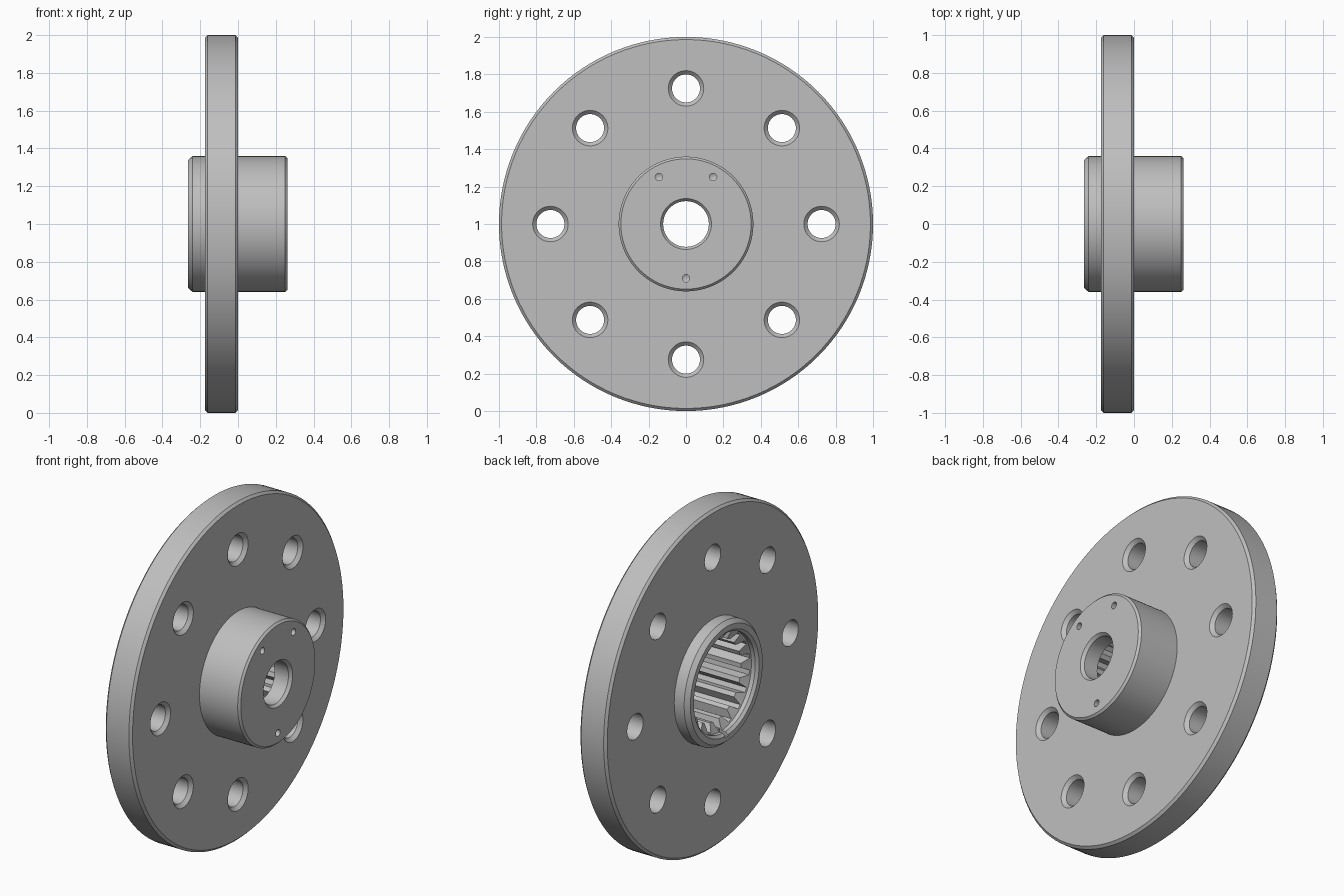
import bpy, bmesh, math
from mathutils import Matrix, Vector

if "Cube" in bpy.data.objects:
    bpy.data.objects.remove(bpy.data.objects["Cube"])

AXIS_Z = 1.0
steel = bpy.data.materials.new("steel_grey")
steel.diffuse_color = (0.52, 0.52, 0.52, 1)
steel.use_nodes = True
steel.node_tree.nodes["Principled BSDF"].inputs["Base Color"].default_value = steel.diffuse_color


def lathe(bm, profile, segs, y=0.0, z=0.0, closed=True):
    """Revolve (x, radius) points around an axis parallel to x."""
    rings = []
    for i in range(segs):
        a = 2 * math.pi * i / segs
        rings.append([bm.verts.new((x, y + r * math.cos(a), AXIS_Z + z + r * math.sin(a)))
                      for x, r in profile])
    n = len(profile)
    for i in range(segs):
        p, q = rings[i], rings[(i + 1) % segs]
        for j in range(n if closed else n - 1):
            k = (j + 1) % n
            bm.faces.new((p[j], p[k], q[k], q[j]))


def finish(bm, name):
    bmesh.ops.remove_doubles(bm, verts=bm.verts, dist=1e-5)
    bmesh.ops.dissolve_degenerate(bm, edges=bm.edges, dist=1e-6)
    bmesh.ops.recalc_face_normals(bm, faces=bm.faces)
    me = bpy.data.meshes.new(name)
    bm.to_mesh(me)
    bm.free()
    me.materials.append(steel)
    ob = bpy.data.objects.new(name, me)
    bpy.context.collection.objects.link(ob)
    return ob


def cut(target, cutter):
    mod = target.modifiers.new("cut", 'BOOLEAN')
    mod.operation = 'DIFFERENCE'
    mod.solver = 'EXACT'
    mod.object = cutter
    bpy.context.view_layer.objects.active = target
    bpy.ops.object.modifier_apply(modifier=mod.name)
    bpy.data.objects.remove(cutter, do_unlink=True)


# Flange with hub, stepped bore and chamfers
bm = bmesh.new()
lathe(bm, [
    (-0.265, 0.305), (-0.250, 0.290), (-0.225, 0.290), (-0.195, 0.235),
    (0.155, 0.235), (0.155, 0.122), (0.245, 0.122), (0.262, 0.136),
    (0.262, 0.348), (0.250, 0.360), (0.0, 0.360), (0.0, 0.986),
    (-0.014, 1.0), (-0.161, 1.0), (-0.175, 0.986), (-0.175, 0.360),
    (-0.240, 0.360), (-0.265, 0.338)], 128)
flange = finish(bm, "flange_hub")

# Eight bolt holes, countersunk on the hub side
bm = bmesh.new()
for i in range(8):
    a = math.pi * i / 4
    lathe(bm, [(-0.3, 0), (-0.3, 0.075), (-0.02, 0.075), (0.02, 0.115), (0.02, 0)],
          40, 0.725 * math.cos(a), 0.725 * math.sin(a), closed=False)
cut(flange, finish(bm, "bolt_hole_cutter"))

# Three small blind holes in the hub end
bm = bmesh.new()
for deg in (60, 120, 270):
    a = math.radians(deg)
    lathe(bm, [(0.195, 0), (0.207, 0.02), (0.3, 0.02), (0.3, 0)],
          20, 0.29 * math.cos(a), 0.29 * math.sin(a), closed=False)
cut(flange, finish(bm, "pin_hole_cutter"))

# Internal spline grooves
TEETH = 18
bm = bmesh.new()
loop = []
for i in range(TEETH):
    mid = 360 / TEETH * i - 90
    for off, r in ((-7.5, 0.228), (-2.8, 0.282), (2.8, 0.282), (7.5, 0.228)):
        a = math.radians(mid + off)
        loop.append(bm.verts.new((-0.24, r * math.cos(a), AXIS_Z + r * math.sin(a))))
face = bm.faces.new(loop)
ext = bmesh.ops.extrude_face_region(bm, geom=[face])
bmesh.ops.translate(bm, vec=(0.385, 0, 0),
                    verts=[v for v in ext["geom"] if isinstance(v, bmesh.types.BMVert)])
cut(flange, finish(bm, "spline_cutter"))

# Small locating notch in the open rim of the hub
bm = bmesh.new()
bmesh.ops.create_cube(bm, size=1, matrix=Matrix.Translation(Vector((-0.26, 0, AXIS_Z - 0.295)))
                      @ Matrix.Diagonal((0.10, 0.024, 0.04, 1)))
cut(flange, finish(bm, "notch_cutter"))

# Smooth round surfaces, crisp machined edges
bpy.ops.object.select_all(action='DESELECT')
flange.select_set(True)
bpy.context.view_layer.objects.active = flange
bpy.ops.object.shade_smooth_by_angle(angle=math.radians(25))
